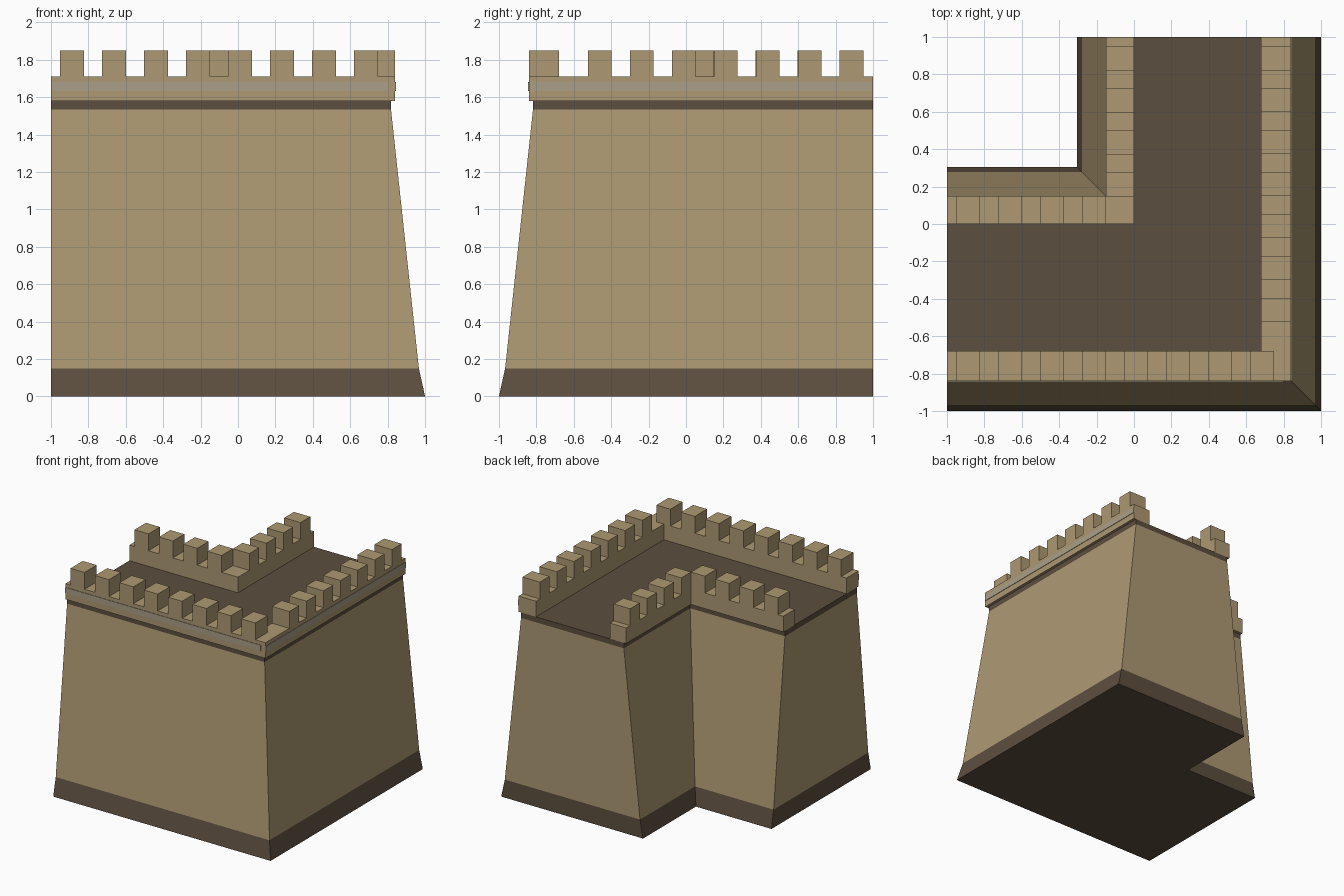
import bpy, bmesh

if "Cube" in bpy.data.objects:
    bpy.data.objects.remove(bpy.data.objects["Cube"])


def material(name, color):
    m = bpy.data.materials.new(name)
    m.diffuse_color = (*color, 1)
    m.use_nodes = True
    m.node_tree.nodes["Principled BSDF"].inputs["Base Color"].default_value = m.diffuse_color
    return m


SAND = material("sandstone", (0.418, 0.318, 0.170))
DARK = material("dark brown stone", (0.108, 0.077, 0.050))
GREY = material("grey trim", (0.40, 0.345, 0.245))


def finish(name, bm, mats):
    bmesh.ops.recalc_face_normals(bm, faces=bm.faces)
    me = bpy.data.meshes.new(name)
    bm.to_mesh(me)
    bm.free()
    for m in mats:
        me.materials.append(m)
    ob = bpy.data.objects.new(name, me)
    bpy.context.collection.objects.link(ob)
    return ob


def corner_wall(name, levels, mats, rule=None):
    """Loft an L-shaped outline; each level is (z, outer offset, inner offset)."""
    bm = bmesh.new()
    rings = []
    for z, o, i in levels:
        pts = [(-1, -o), (o, -o), (o, 1), (i, 1), (i, -i), (-1, -i)]
        rings.append([bm.verts.new((x, y, z)) for x, y in pts])
    bm.faces.new(rings[0][::-1])
    bm.faces.new(rings[-1])
    for a, b in zip(rings, rings[1:]):
        for k in range(6):
            n = (k + 1) % 6
            bm.faces.new((a[k], a[n], b[n], b[k]))
    if rule:
        for f in bm.faces:
            f.material_index = rule(f.calc_center_median().z)
    return finish(name, bm, mats)


def add_box(bm, x0, x1, y0, y1, z0, z1):
    vs = bmesh.ops.create_cube(bm, size=1)["verts"]
    for v in vs:
        v.co.x = x1 if v.co.x > 0 else x0
        v.co.y = y1 if v.co.y > 0 else y0
        v.co.z = z1 if v.co.z > 0 else z0


# Tapered wall core: dark footing, sand body, dark band and walkway
corner_wall("wall_core",
            [(0, 1.0, -0.305), (0.15, 0.967, -0.277),
             (1.535, 0.818, -0.128), (1.58, 0.818, -0.128)],
            [SAND, DARK], lambda z: int(z < 0.15 or z > 1.5))

# Low parapets on the outer and inner edges
corner_wall("outer_parapet", [(1.58, 0.84, 0.68), (1.71, 0.84, 0.68)], [SAND])
corner_wall("inner_parapet", [(1.58, 0.0, -0.15), (1.71, 0.0, -0.15)], [SAND])

# Merlons: evenly spaced blocks on each parapet run
STEP, WIDTH = 0.2245, 0.128


def merlons(name, along_x, start, count, lo, hi):
    bm = bmesh.new()
    for k in range(count):
        a = start + k * STEP
        if along_x:
            add_box(bm, a, a + WIDTH, lo, hi, 1.71, 1.85)
        else:
            add_box(bm, lo, hi, a, a + WIDTH, 1.71, 1.85)
    finish(name, bm, [SAND])


merlons("front_outer_merlons", True, -0.952, 8, -0.84, -0.68)
merlons("right_outer_merlons", False, -0.525, 7, 0.68, 0.84)
merlons("front_inner_merlons", True, -0.952, 4, 0.0, 0.15)
merlons("right_inner_merlons", False, 0.148, 4, -0.15, 0.0)

# Thin grey trim plates on the outer parapet
bm = bmesh.new()
add_box(bm, -1, 0.80, -0.844, -0.84, 1.632, 1.68)
finish("front_trim", bm, [GREY])
bm = bmesh.new()
add_box(bm, 0.84, 0.844, -0.84, 1, 1.632, 1.68)
finish("right_trim", bm, [GREY])
